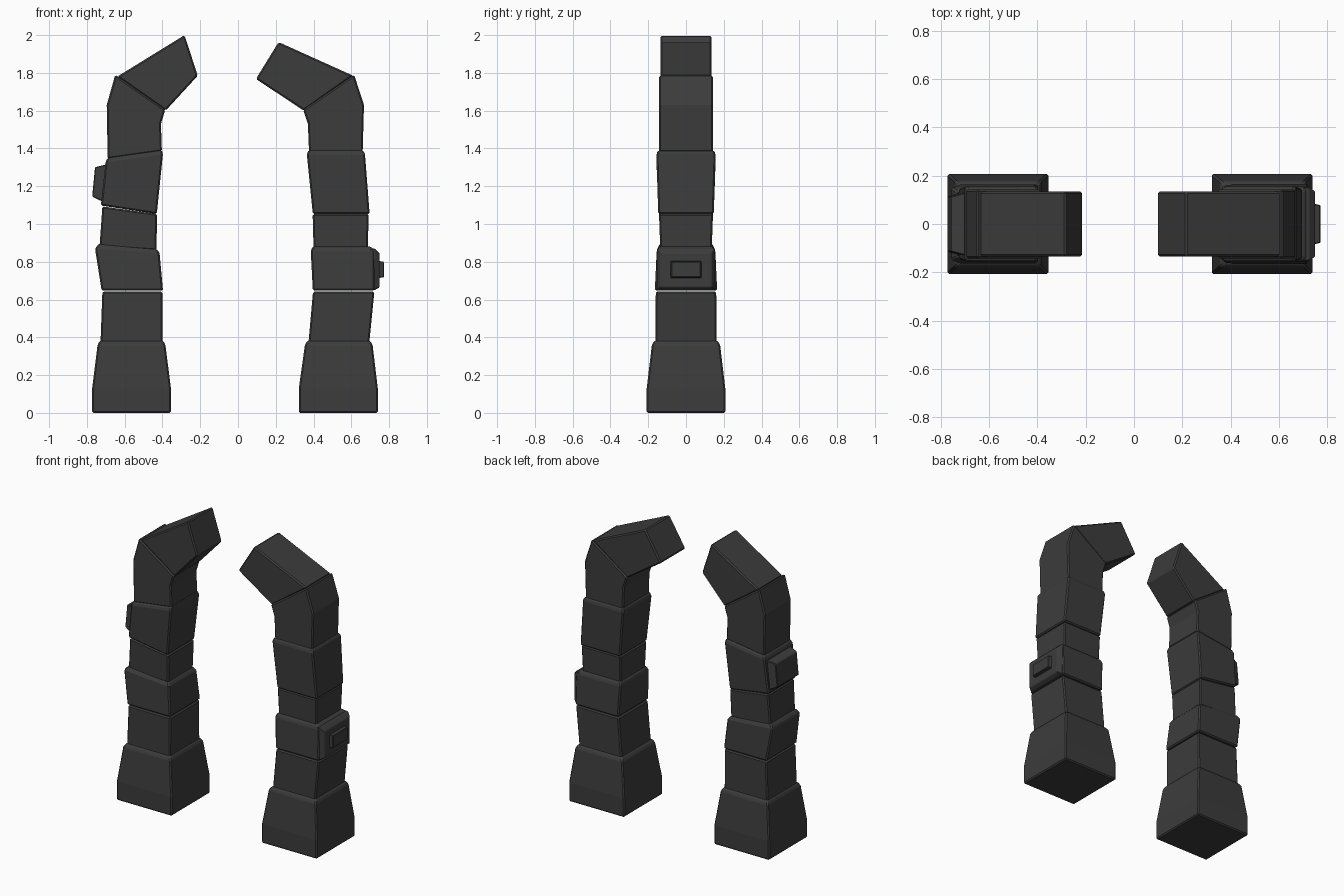
import bpy, bmesh

mat = bpy.data.materials.new("charcoal stone")
mat.diffuse_color = (0.045, 0.045, 0.045, 1)


def solid(name, stations, bevel=0.008):
    """Loft rectangular rings; a station is (x_left, z_left, x_right, z_right, half_depth)."""
    bm = bmesh.new()
    rings = []
    for xl, zl, xr, zr, h in stations:
        rings.append([bm.verts.new(p) for p in
                      ((xl, -h, zl), (xr, -h, zr), (xr, h, zr), (xl, h, zl))])
    for a, b in zip(rings, rings[1:]):
        for i in range(4):
            j = (i + 1) % 4
            bm.faces.new((a[i], a[j], b[j], b[i]))
    bm.faces.new(rings[0][::-1])
    bm.faces.new(rings[-1])
    bmesh.ops.recalc_face_normals(bm, faces=bm.faces)
    me = bpy.data.meshes.new(name)
    bm.to_mesh(me)
    bm.free()
    me.materials.append(mat)
    ob = bpy.data.objects.new(name, me)
    bpy.context.collection.objects.link(ob)
    mod = ob.modifiers.new("edge bevel", 'BEVEL')
    mod.width = bevel
    mod.segments = 1
    mod.limit_method = 'ANGLE'
    mod.angle_limit = 0.5
    return ob


# left pillar, bottom to top
left = {
    "base": [(-.772, 0, -.355, 0, .208), (-.772, .13, -.355, .13, .208),
             (-.743, .365, -.385, .365, .18), (-.725, .385, -.40, .385, .162)],
    "lower_block": [(-.728, .37, -.40, .37, .162), (-.718, .642, -.40, .642, .16)],
    "middle_block": [(-.722, .647, -.397, .647, .165), (-.757, .87, -.415, .845, .152),
                     (-.735, .897, -.43, .868, .137)],
    "neck_block": [(-.733, .88, -.432, .86, .136), (-.718, 1.093, -.428, 1.053, .143)],
    "upper_block": [(-.726, 1.098, -.43, 1.053, .147), (-.70, 1.335, -.397, 1.375, .157),
                    (-.687, 1.352, -.405, 1.392, .144)],
    "bend_block": [(-.69, 1.345, -.403, 1.385, .143), (-.695, 1.63, -.408, 1.53, .143),
                   (-.65, 1.79, -.385, 1.605, .143)],
    "arch_tip": [(-.64, 1.78, -.383, 1.60, .135), (-.283, 2.0, -.213, 1.785, .135)],
}
# right pillar, bottom to top
right = {
    "base": [(.322, 0, .74, 0, .208), (.322, .13, .74, .13, .208),
             (.355, .365, .712, .365, .18), (.375, .385, .695, .385, .162)],
    "lower_block": [(.373, .37, .695, .37, .162), (.397, .642, .722, .642, .16)],
    "middle_block": [(.396, .647, .722, .647, .165), (.385, .862, .722, .862, .155),
                     (.397, .882, .70, .882, .14)],
    "neck_block": [(.40, .87, .687, .87, .136), (.395, 1.053, .692, 1.053, .143)],
    "upper_block": [(.396, 1.053, .697, 1.053, .147), (.364, 1.372, .672, 1.372, .157),
                    (.375, 1.392, .66, 1.392, .144)],
    "bend_block": [(.376, 1.38, .66, 1.38, .143), (.37, 1.53, .667, 1.63, .143),
                   (.345, 1.605, .615, 1.79, .143)],
    "arch_tip": [(.348, 1.60, .61, 1.785, .135), (.095, 1.768, .215, 1.963, .135)],
}
for side, parts in (("left", left), ("right", right)):
    for part, stations in parts.items():
        solid(f"{side}_{part}", stations)

# raised side panels; stations run outward from the pillar
solid("left_side_panel", [(-.68, 1.32, -.69, 1.11, .13), (-.70, 1.315, -.72, 1.12, .13),
                          (-.757, 1.30, -.772, 1.145, .115)], .004)
solid("right_side_panel", [(.70, .87, .70, .65, .155), (.724, .87, .724, .65, .152),
                           (.75, .845, .75, .665, .135)], .004)
solid("right_panel_stud", [(.74, .805, .74, .713, .085), (.772, .80, .772, .718, .078)], .003)
